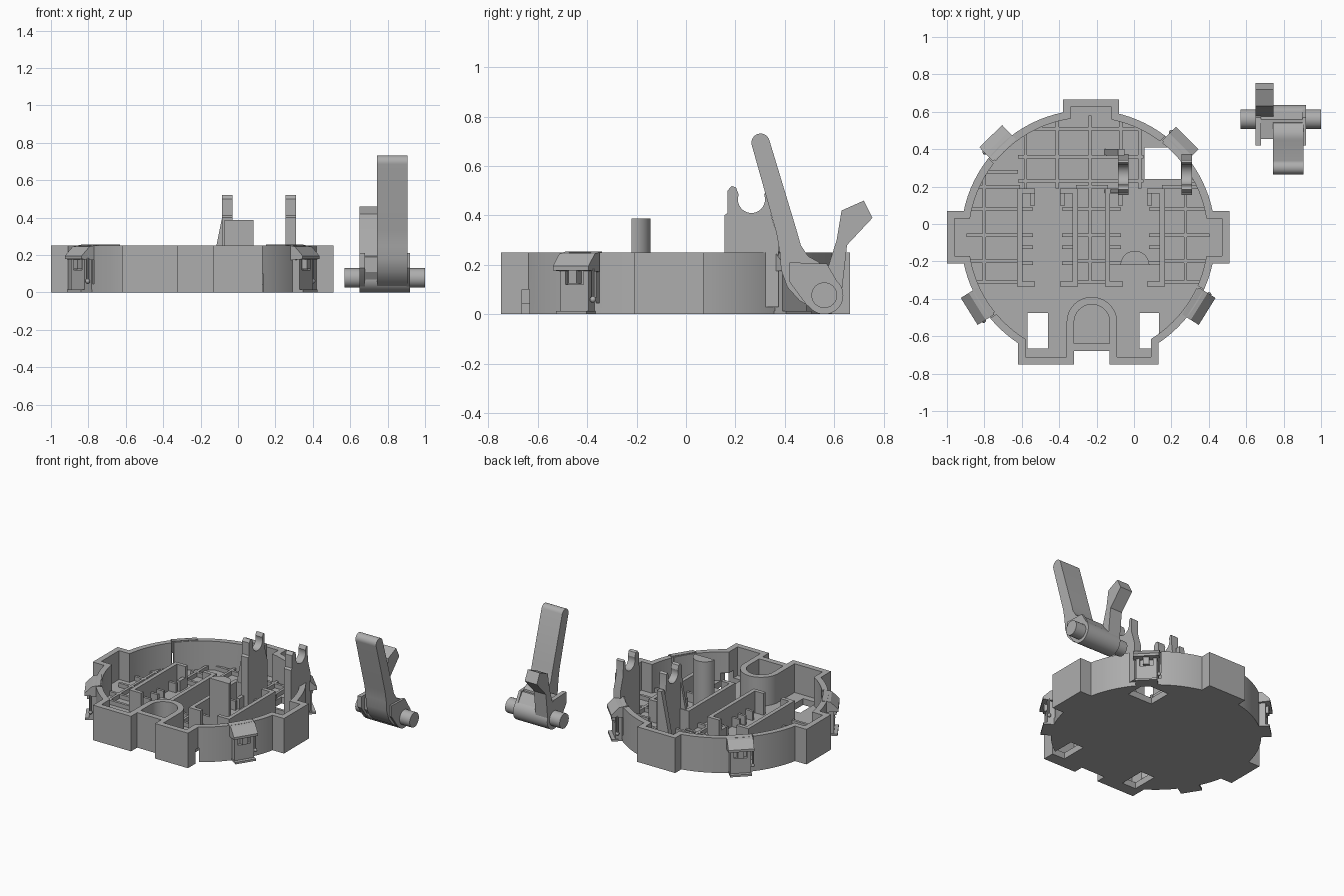
import bpy, bmesh, math
from mathutils import Matrix, Vector

cube = bpy.data.objects.get("Cube")
if cube:
    bpy.data.objects.remove(cube, do_unlink=True)

grey = bpy.data.materials.new("plain grey")
grey.use_nodes = True
COLOUR = (0.42, 0.42, 0.42, 1)
grey.diffuse_color = COLOUR
grey.node_tree.nodes["Principled BSDF"].inputs["Base Color"].default_value = COLOUR

CX, CY = -0.245, -0.07      # centre of the round tray
FLOOR, RIM = 0.045, 0.25
R_OUT, R_IN = 0.68, 0.64


def add_box(bm, x0, x1, y0, y1, z0, z1):
    m = Matrix.Translation(((x0 + x1) / 2, (y0 + y1) / 2, (z0 + z1) / 2))
    m = m @ Matrix.Diagonal((x1 - x0, y1 - y0, z1 - z0, 1))
    bmesh.ops.create_cube(bm, size=1, matrix=m)


def add_prism(bm, pts, lo, hi, axis="Z"):
    """Extrude a 2D outline: (y, z) along X or (x, y) along Z."""
    place = (lambda p: (lo, p[0], p[1])) if axis == "X" else (lambda p: (p[0], p[1], lo))
    face = bm.faces.new([bm.verts.new(place(p)) for p in pts])
    ext = bmesh.ops.extrude_face_region(bm, geom=[face])["geom"]
    step = Vector((hi - lo, 0, 0) if axis == "X" else (0, 0, hi - lo))
    bmesh.ops.translate(bm, vec=step, verts=[v for v in ext if isinstance(v, bmesh.types.BMVert)])


def arc(cx, cy, r, a0, a1, n):
    return [(cx + r * math.cos(math.radians(a0 + (a1 - a0) * i / n)),
             cy + r * math.sin(math.radians(a0 + (a1 - a0) * i / n))) for i in range(n + 1)]


def disc(r, cx=CX, cy=CY, n=96):
    return arc(cx, cy, r, 0, 360, n)[:-1]


def finish(bm, name, matrix=None):
    bmesh.ops.recalc_face_normals(bm, faces=bm.faces)
    me = bpy.data.meshes.new(name)
    bm.to_mesh(me)
    bm.free()
    me.materials.append(grey)
    ob = bpy.data.objects.new(name, me)
    bpy.context.collection.objects.link(ob)
    if matrix:
        ob.matrix_world = matrix
    return ob


def boxes(name, items):
    bm = bmesh.new()
    for b in items:
        add_box(bm, *b)
    return finish(bm, name)


def prism(name, pts, lo, hi, axis="Z"):
    bm = bmesh.new()
    add_prism(bm, pts, lo, hi, axis)
    return finish(bm, name)


def combine(target, tool, operation):
    mod = target.modifiers.new("cut", "BOOLEAN")
    mod.operation, mod.solver, mod.object = operation, "EXACT", tool
    bpy.context.view_layer.update()
    with bpy.context.temp_override(object=target, active_object=target):
        bpy.ops.object.modifier_apply(modifier=mod.name)
    bpy.data.objects.remove(tool, do_unlink=True)


# Tray: round body with square lugs, then hollowed to leave a rim
lugs = [(-1.0, -0.5, -0.21, 0.07), (0.1, 0.51, -0.21, 0.07), (-0.38, -0.08, 0.3, 0.665),
        (-0.62, 0.13, -0.75, -0.4)]
tray = prism("tray", disc(R_OUT), 0, RIM)
cavity = prism("cavity", disc(R_IN), FLOOR, 0.3)
T = 0.04
for x0, x1, y0, y1 in lugs:
    combine(tray, boxes("lug", [(x0, x1, y0, y1, 0, RIM)]), "UNION")
    combine(cavity, boxes("lug_inside", [(x0 + T, x1 - T, y0 + T, y1 - T, FLOOR, 0.3)]), "UNION")
combine(cavity, boxes("notch_wall", [(-0.36, -0.09, -0.8, -0.64, 0, 0.4)]), "DIFFERENCE")
combine(tray, cavity, "DIFFERENCE")
combine(tray, boxes("front_notch", [(-0.32, -0.13, -0.8, -0.68, -0.1, 0.4)]), "DIFFERENCE")
for x0, x1, y0, y1 in [(-0.57, -0.46, -0.665, -0.475), (0.03, 0.135, -0.665, -0.475),
                       (0.055, 0.25, 0.24, 0.41)]:
    combine(tray, boxes("floor_hole", [(x0, x1, y0, y1, -0.1, 0.1)]), "DIFFERENCE")

# Floor rib grid, trimmed to the rim
ribs = []
RIB_TOP, RW = 0.075, 0.009


def chord(d):
    return math.sqrt(max(0, (R_IN + 0.01) ** 2 - d * d))


def rib_x(x, lo, hi):
    c = chord(x - CX)
    ribs.append((x - RW, x + RW, max(lo, CY - c), min(hi, CY + c), 0.03, RIB_TOP))


def rib_y(y, lo, hi):
    c = chord(y - CY)
    ribs.append((max(lo, CX - c), min(hi, CX + c), y - RW, y + RW, 0.03, RIB_TOP))


for x in (-0.58, -0.41, -0.07, 0.03):
    rib_x(x, 0.19, 0.9)
rib_x(-0.8, -0.31, 0.28)
rib_x(-0.235, -0.32, 0.9)
rib_x(0.275, -0.31, 0.9)
for y in (0.23, 0.36):
    rib_y(y, -0.62, 0.05)
    rib_y(y, 0.255, 0.9)
rib_y(0.28, -0.85, -0.62)
rib_y(0.51, -0.9, 0.9)
for y in (0.2, 0.08, -0.06, -0.2, -0.31):
    rib_y(y, -1, -0.61)
    rib_y(y, 0.15, 1)
    rib_y(y, -0.31, -0.14)
boxes("floor_ribs", ribs)

# Two long bays with hooked ends and small side stubs
for name, x0, x1 in (("right_bay", -0.625, -0.3), ("left_bay", -0.155, 0.165)):
    parts = []
    for wall, s in ((x0, 1), (x1, -1)):
        def bar(depth, ya, yb, top, start=0.0):
            a, b = sorted((wall + s * start, wall + s * depth))
            parts.append((a, b, ya, yb, 0.03, top))
        bar(0.028, -0.335, 0.19, 0.2)
        bar(0.095, -0.335, -0.308, 0.2)
        bar(0.095, 0.163, 0.19, 0.2)
        bar(0.095, 0.1, 0.163, 0.12, 0.07)
        for y in (0.08, -0.06, -0.125, -0.21):
            bar(0.085, y - 0.009, y + 0.009, 0.11)
    boxes(name, parts)

# Front U-shaped wall and upright half-round post
outer = [(-0.09, -0.66)] + arc(-0.225, -0.525, 0.135, 0, 180, 24) + [(-0.36, -0.66)]
inner = [(-0.32, -0.66)] + arc(-0.225, -0.525, 0.095, 180, 0, 24) + [(-0.13, -0.66)]
prism("front_u_wall", outer + inner, 0.03, RIM)
prism("half_round_post", arc(0.005, -0.22, 0.077, 0, 180, 20), 0.03, 0.388)

# Forked pivot supports
fork = [(0.155, 0.03), (0.155, 0.40), (0.168, 0.41), (0.168, 0.5), (0.185, 0.52), (0.203, 0.513)]
fork += arc(0.265, 0.465, 0.055, 160, 380, 20)
fork += [(0.33, 0.51), (0.342, 0.5), (0.345, 0.4), (0.375, 0.3), (0.375, 0.03)]
prism("right_fork", fork, -0.085, -0.03, "X")
prism("left_fork", fork, 0.255, 0.31, "X")
bm = bmesh.new()
for y0, y1 in ((0.165, 0.185), (0.365, 0.4)):
    quad = [bm.verts.new((x, y0, z)) for x, z in
            ((-0.16, 0.03), (-0.05, 0.03), (-0.05, 0.4), (-0.085, 0.4))]
    ext = bmesh.ops.extrude_face_region(bm, geom=[bm.faces.new(quad)])["geom"]
    bmesh.ops.translate(bm, vec=(0, y1 - y0, 0),
                        verts=[v for v in ext if isinstance(v, bmesh.types.BMVert)])
finish(bm, "fork_gussets")

# Four snap clips around the rim, built along +x then turned into place
hood = [(0.645, 0.17), (0.645, 0.255), (0.70, 0.245), (0.75, 0.195), (0.75, 0.178)]
for i, angle in enumerate((45, 134, 212, -32)):
    turn = Matrix.Translation((CX, CY, 0)) @ Matrix.Rotation(math.radians(angle), 4, "Z")
    slit = boxes("slit", [(0.6, 0.72, 0.075, 0.09, FLOOR, 0.3)])
    slit.matrix_world = turn
    combine(tray, slit, "DIFFERENCE")
    bm = bmesh.new()
    add_box(bm, 0.66, 0.70, -0.06, 0.06, 0, 0.18)
    for y in (-0.068, 0.043):
        add_box(bm, 0.66, 0.72, y, y + 0.025, 0, 0.175)
    add_box(bm, 0.66, 0.72, -0.06, 0.06, 0, 0.12)
    add_box(bm, 0.66, 0.745, -0.072, 0.072, 0, 0.014)
    add_box(bm, 0.69, 0.735, -0.02, 0.02, 0.125, 0.18)
    bmesh.ops.create_cone(bm, cap_ends=True, segments=10, radius1=0.006, radius2=0.006, depth=0.13,
                          matrix=Matrix.Translation((0.71, 0.082, 0.12)))
    bmesh.ops.create_uvsphere(bm, u_segments=12, v_segments=8, radius=0.013,
                              matrix=Matrix.Translation((0.71, 0.082, 0.06)))
    hx = [bm.verts.new((r, -0.085, z)) for r, z in hood]
    ext = bmesh.ops.extrude_face_region(bm, geom=[bm.faces.new(hx)])["geom"]
    bmesh.ops.translate(bm, vec=(0, 0.17, 0),
                        verts=[v for v in ext if isinstance(v, bmesh.types.BMVert)])
    finish(bm, f"snap_clip_{i + 1}", turn)

# Separate lever: axle, hub, cheeks and two arms
LY, LZ = 0.56, 0.077
prism("lever_axle", disc(0.052, LY, LZ, 32), 0.57, 1.0, "X")
prism("lever_hub", disc(0.077, LY, LZ, 40), 0.65, 0.92, "X")
cheek = [(0.42, 0.21), (0.42, 0.13), (0.49, 0.035), (0.555, 0.002), (0.62, 0.12), (0.57, 0.205)]
prism("lever_right_cheek", cheek, 0.65, 0.68, "X")
prism("lever_left_cheek", cheek, 0.90, 0.92, "X")
prism("lever_body", [(0.455, 0.19), (0.455, 0.11), (0.51, 0.03), (0.56, 0.01), (0.62, 0.12),
                     (0.56, 0.2)], 0.67, 0.91, "X")
long_arm = arc(0.302, 0.695, 0.037, 20, 195, 12)
long_arm += [(0.366, 0.33), (0.38, 0.25), (0.385, 0.18), (0.41, 0.11), (0.46, 0.055), (0.53, 0.015),
             (0.56, 0.1), (0.54, 0.21), (0.495, 0.235), (0.465, 0.28), (0.448, 0.34)]
prism("lever_long_arm", long_arm, 0.742, 0.905, "X")
prism("lever_short_arm", [(0.56, 0.08), (0.575, 0.19), (0.61, 0.3), (0.63, 0.42), (0.72, 0.46),
                          (0.755, 0.39), (0.652, 0.28), (0.632, 0.1)], 0.65, 0.745, "X")

# Smooth the rounded walls while keeping edges crisp
bpy.ops.object.select_all(action="DESELECT")
for ob in bpy.context.collection.objects:
    if ob.type == "MESH" and ob.data.materials and ob.data.materials[0] == grey:
        ob.select_set(True)
        bpy.context.view_layer.objects.active = ob
bpy.ops.object.shade_smooth_by_angle(angle=math.radians(30))
